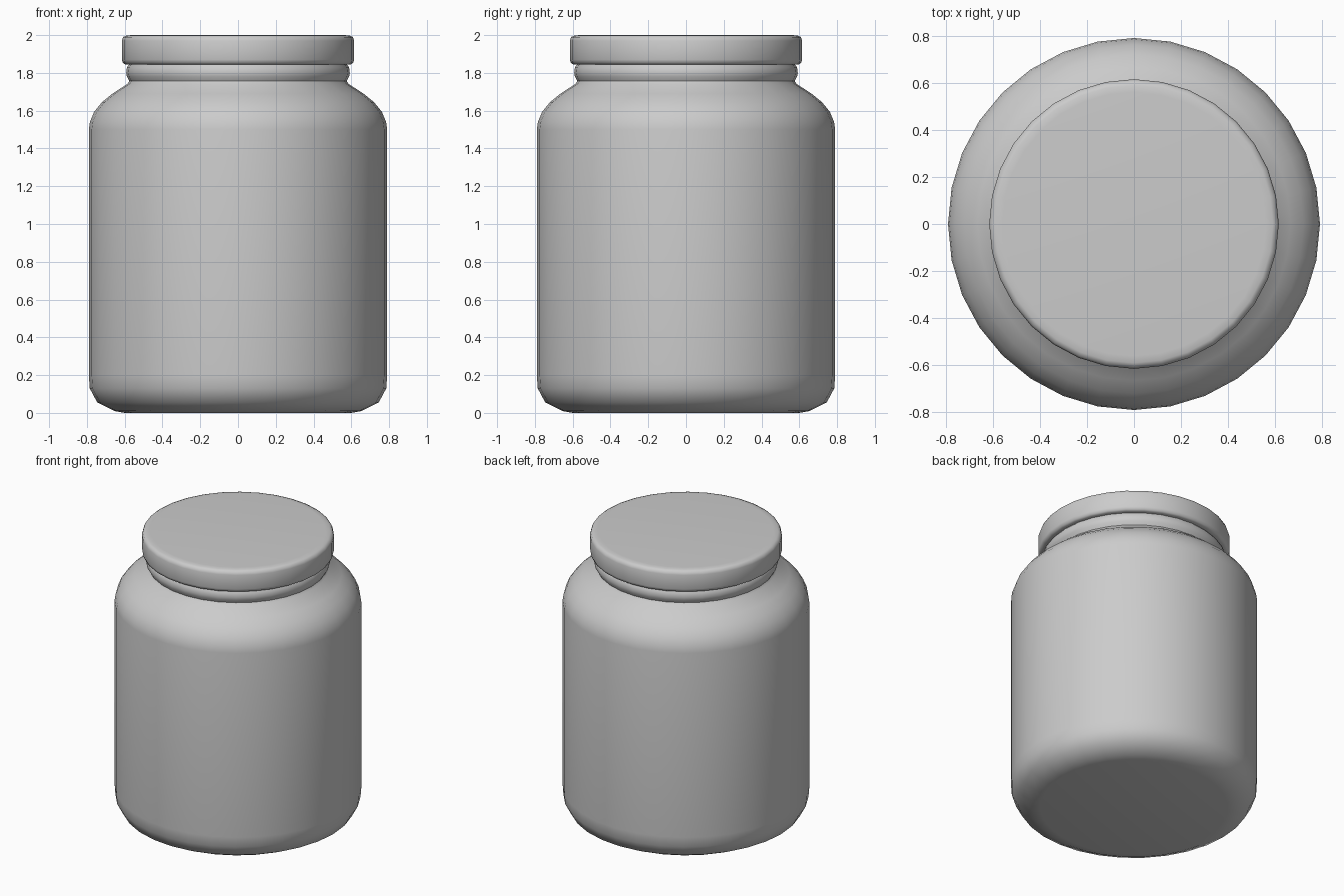
import bpy, bmesh, math

if "Cube" in bpy.data.objects:
    bpy.data.objects.remove(bpy.data.objects["Cube"])

SIDES = 32

def lathe(name, profile):
    """Revolve a (radius, z) profile around z and cap both ends."""
    bm = bmesh.new()
    rings = []
    for r, z in profile:
        rings.append([bm.verts.new((r * math.cos(2 * math.pi * i / SIDES),
                                    r * math.sin(2 * math.pi * i / SIDES), z))
                      for i in range(SIDES)])
    for a, b in zip(rings, rings[1:]):
        for i in range(SIDES):
            j = (i + 1) % SIDES
            bm.faces.new((a[i], a[j], b[j], b[i]))
    bm.faces.new(rings[0][::-1])
    bm.faces.new(rings[-1])
    bmesh.ops.recalc_face_normals(bm, faces=bm.faces)
    mesh = bpy.data.meshes.new(name)
    bm.to_mesh(mesh)
    bm.free()
    obj = bpy.data.objects.new(name, mesh)
    bpy.context.collection.objects.link(obj)
    bpy.ops.object.select_all(action='DESELECT')
    obj.select_set(True)
    bpy.context.view_layer.objects.active = obj
    bpy.ops.object.shade_smooth_by_angle(angle=math.radians(50))
    return obj

# Jar body: rounded base, straight wall, sloping shoulder, beaded neck
lathe("jar_body", [
    (0.60, 0.0), (0.655, 0.01), (0.745, 0.055), (0.785, 0.13), (0.79, 0.20),
    (0.79, 1.50), (0.784, 1.54), (0.762, 1.594), (0.72, 1.645),
    (0.665, 1.69), (0.585, 1.742), (0.575, 1.757), (0.588, 1.78),
    (0.592, 1.80), (0.588, 1.83), (0.572, 1.85), (0.56, 1.90),
])

# Lid: thin disc with softened rims
lathe("lid", [
    (0.57, 1.845), (0.596, 1.845), (0.609, 1.852), (0.615, 1.87),
    (0.615, 1.97), (0.608, 1.99), (0.59, 1.998), (0.56, 2.0),
])
